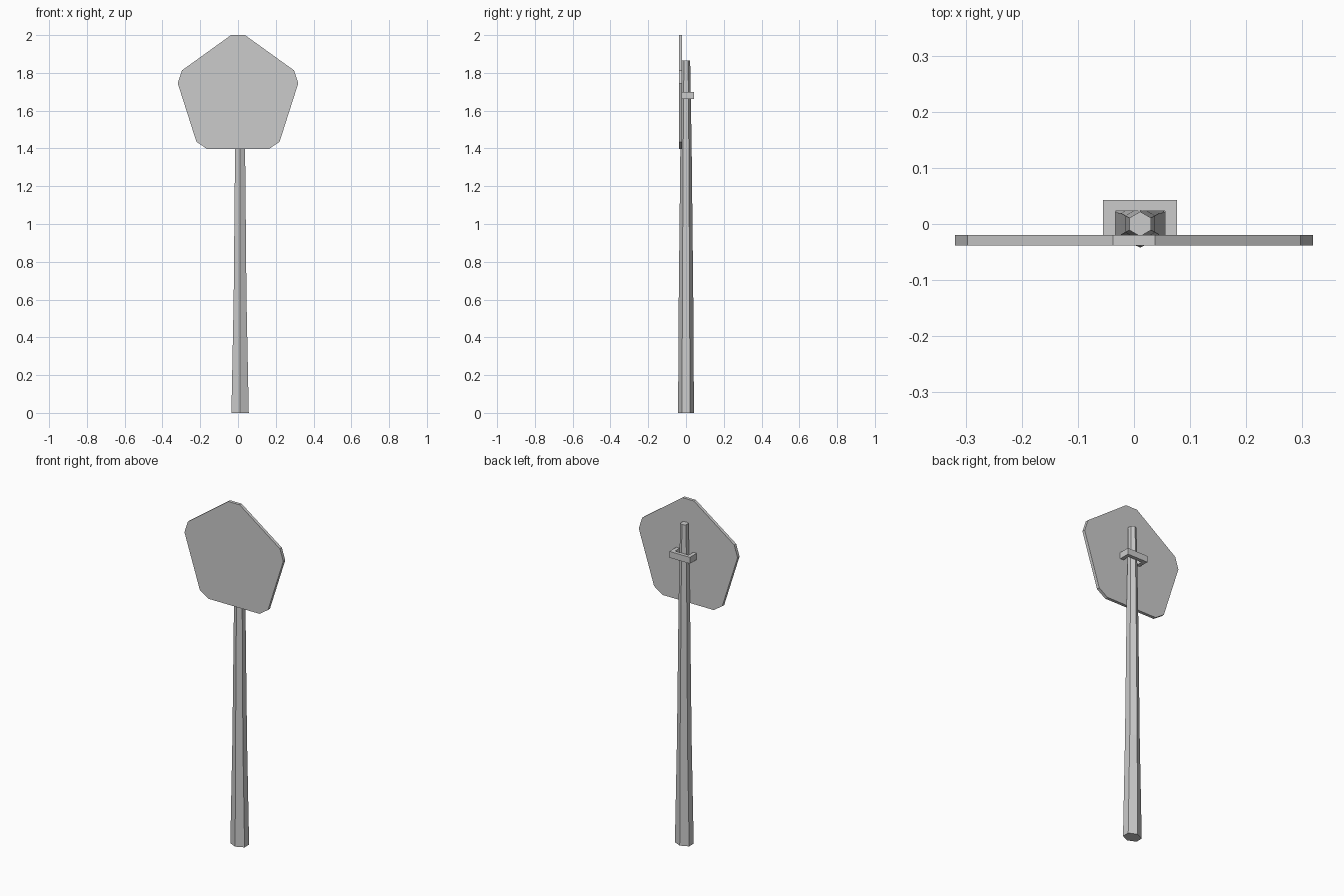
import bpy, bmesh, math

if "Cube" in bpy.data.objects:
    bpy.data.objects.remove(bpy.data.objects["Cube"])


def finish(name, bm):
    bmesh.ops.recalc_face_normals(bm, faces=bm.faces)
    mesh = bpy.data.meshes.new(name)
    bm.to_mesh(mesh)
    bm.free()
    obj = bpy.data.objects.new(name, mesh)
    bpy.context.collection.objects.link(obj)
    return obj


def prism(name, points, offset):
    """Extrude a closed outline along the offset vector."""
    bm = bmesh.new()
    face = bm.faces.new([bm.verts.new(p) for p in points])
    ext = bmesh.ops.extrude_face_region(bm, geom=[face])
    verts = [g for g in ext["geom"] if isinstance(g, bmesh.types.BMVert)]
    bmesh.ops.translate(bm, verts=verts, vec=offset)
    return finish(name, bm)


# Six-sided tapered post: height, x radius (flat to flat), y radius (corner)
POST_X = 0.011
bm = bmesh.new()
rings = []
for z, rx, ry in [(0, 0.046, 0.042), (0.6, 0.034, 0.0385),
                  (1.4, 0.0265, 0.030), (1.865, 0.019, 0.022)]:
    ring = []
    for i in range(6):
        a = math.radians(30 + 60 * i)
        x = POST_X + rx * math.cos(a) / math.cos(math.radians(30))
        ring.append(bm.verts.new((x, ry * math.sin(a), z)))
    rings.append(ring)
for low, high in zip(rings, rings[1:]):
    for i in range(6):
        j = (i + 1) % 6
        bm.faces.new((low[i], low[j], high[j], high[i]))
bm.faces.new(rings[0])
bm.faces.new(rings[-1])
finish("post", bm)

# Pentagonal sign plate with clipped corners
half = [(0.037, 2.0), (0.297, 1.813), (0.319, 1.745), (0.22, 1.435), (0.165, 1.398)]
outline = half + [(-x, z) for x, z in reversed(half)]
prism("sign_plate", [(x, -0.038, z) for x, z in outline], (0, 0.018, 0))

# U-shaped clamp holding the plate to the post
half = [(0.066, -0.022), (0.066, 0.043), (-0.066, 0.043), (-0.066, -0.022),
        (-0.044, -0.022), (-0.044, 0.023), (0.044, 0.023), (0.044, -0.022)]
prism("clamp", [(x + POST_X, y, 1.663) for x, y in half], (0, 0, 0.037))
